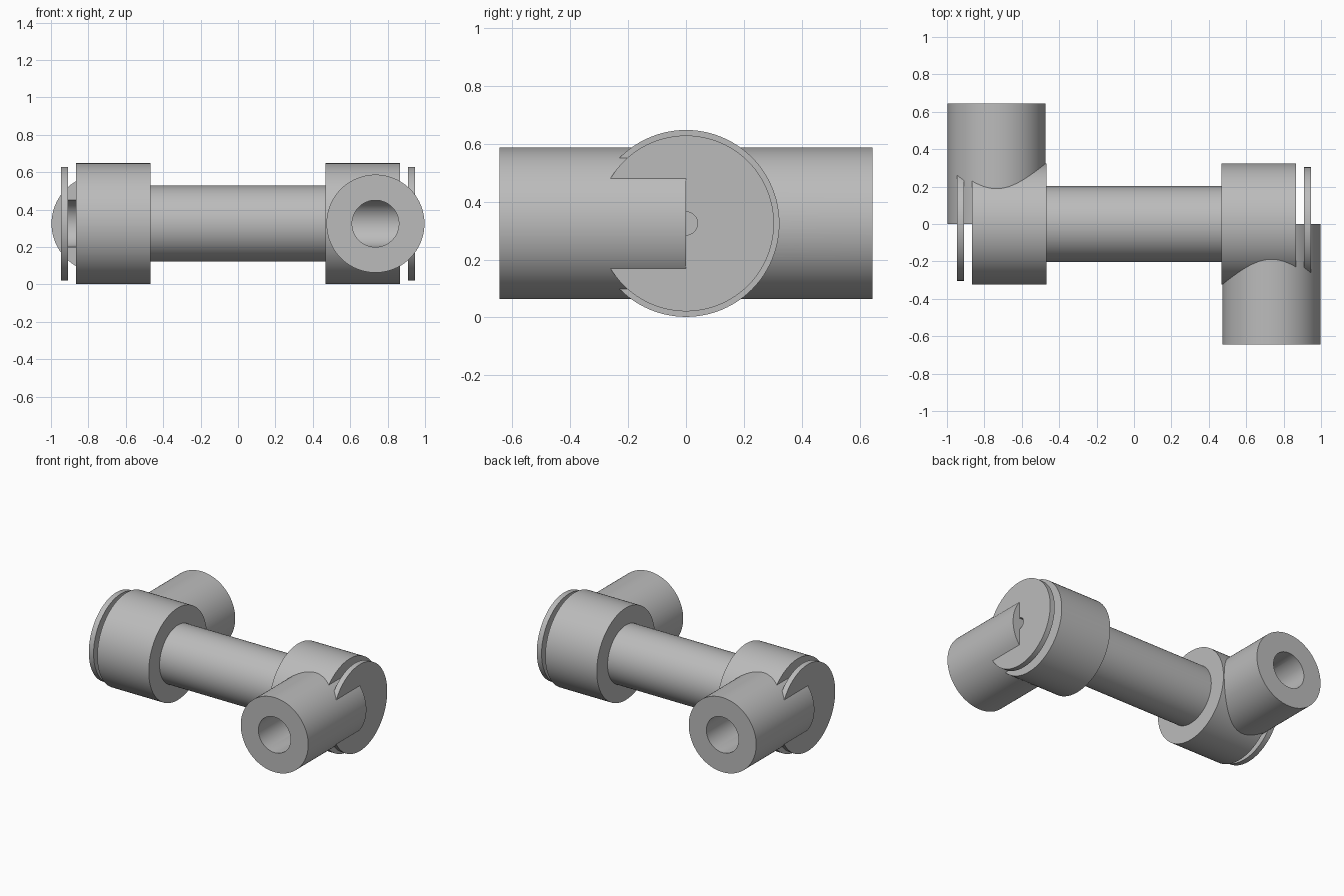
import bpy
import math
from mathutils import Vector

if "Cube" in bpy.data.objects:
    bpy.data.objects.remove(bpy.data.objects["Cube"], do_unlink=True)

AXIS_Z = 0.325      # height of the main axis
END_X = 0.735       # distance of each cross tube from the middle
BORE_R = 0.125

steel = bpy.data.materials.new("grey_steel")
steel.use_nodes = True
colour = (0.5, 0.5, 0.5, 1.0)
steel.diffuse_color = colour
steel.node_tree.nodes["Principled BSDF"].inputs["Base Color"].default_value = colour


def rod(name, radius, axis, start, end, x=0.0):
    """Cylinder along x or y, from start to end."""
    mid = (start + end) / 2
    if axis == "x":
        loc, rot = Vector((mid, 0, AXIS_Z)), (0, math.pi / 2, 0)
    else:
        loc, rot = Vector((x, mid, AXIS_Z)), (math.pi / 2, 0, 0)
    bpy.ops.mesh.primitive_cylinder_add(
        vertices=96, radius=radius, depth=abs(end - start), location=loc, rotation=rot)
    obj = bpy.context.object
    obj.name = name
    obj.data.materials.append(steel)
    return obj


def cut(obj, cutters):
    """Subtract the cutters and smooth the round faces."""
    bpy.ops.object.select_all(action="DESELECT")
    obj.select_set(True)
    bpy.context.view_layer.objects.active = obj
    for cutter in cutters:
        mod = obj.modifiers.new("bore", "BOOLEAN")
        mod.operation = "DIFFERENCE"
        mod.solver = "EXACT"
        mod.object = cutter
        bpy.ops.object.modifier_apply(modifier=mod.name)
    bpy.ops.object.shade_smooth_by_angle(angle=math.radians(30))


# Long hole through the shaft, stopping at the inner faces of the caps
long_bore = rod("long_bore_cutter", BORE_R, "x", -0.909, 0.909)
cutters = [long_bore]

# Shaft
cut(rod("shaft", 0.203, "x", -0.48, 0.48), [long_bore])

# The two ends are the same, turned half round about the vertical
for side, label in ((1, "left"), (-1, "right")):
    x = side * END_X
    tube_bore = rod("tube_bore_cutter", BORE_R, "y", -side * 0.7, 0, x)
    pin_hole = rod("pin_hole_cutter", 0.04, "x", side * 0.89, side * 0.96)
    cutters += [tube_bore, pin_hole]

    # Collar at the end of the shaft
    cut(rod(label + "_collar", 0.323, "x", side * 0.467, side * 0.867),
        [long_bore, tube_bore])
    # Thin end cap beyond the gap
    cut(rod(label + "_end_cap", 0.304, "x", side * 0.909, side * 0.946), [pin_hole])
    # Cross tube
    cut(rod(label + "_cross_tube", 0.262, "y", -side * 0.645, 0, x),
        [long_bore, tube_bore])

for cutter in cutters:
    bpy.data.objects.remove(cutter, do_unlink=True)
